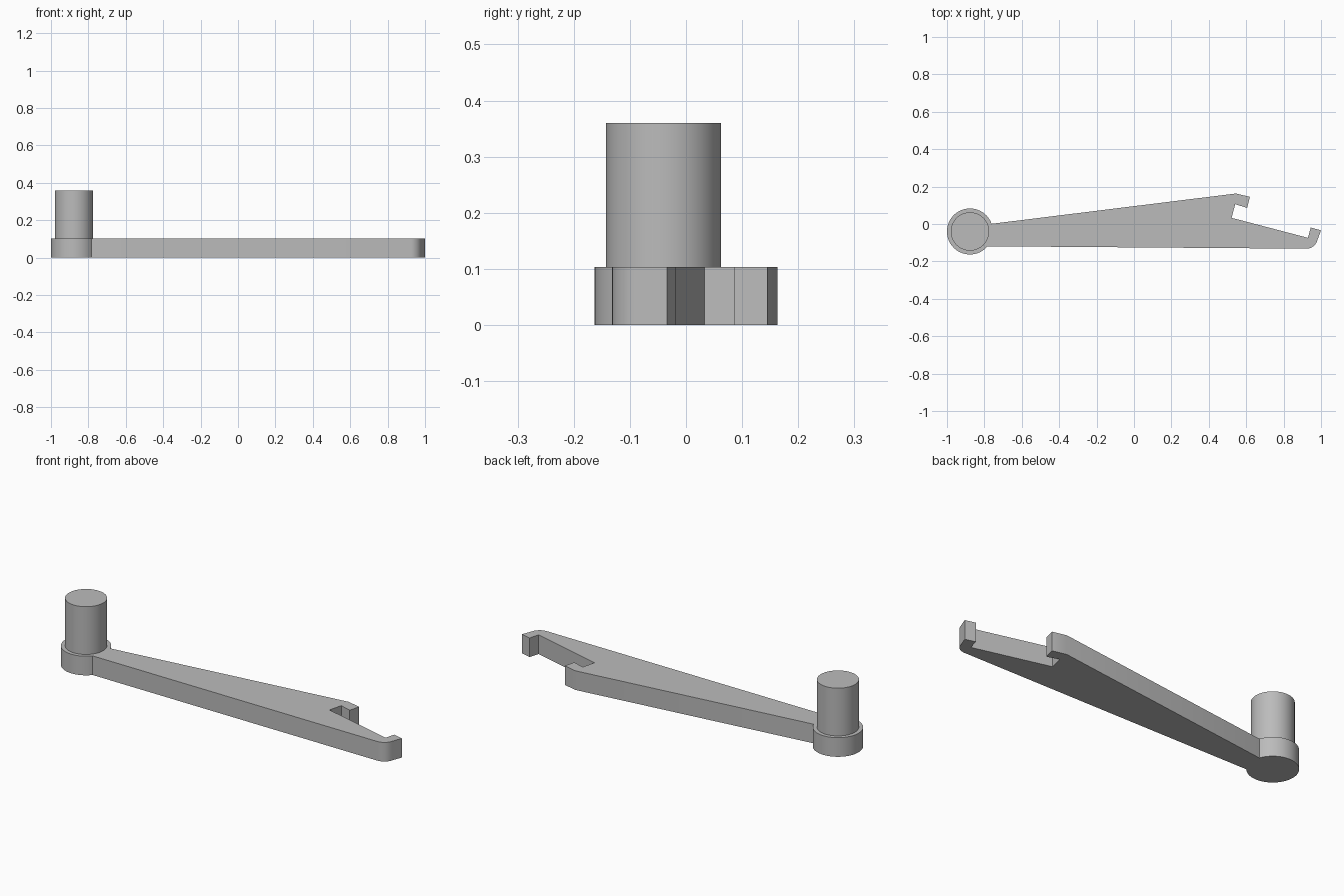
import bpy, bmesh
from math import radians, cos, sin

cube = bpy.data.objects.get("Cube")
if cube:
    bpy.data.objects.remove(cube, do_unlink=True)

GREY = (0.5, 0.5, 0.5, 1)
grey = bpy.data.materials.new("plain grey")
grey.use_nodes = True
grey.diffuse_color = GREY
grey.node_tree.nodes["Principled BSDF"].inputs["Base Color"].default_value = GREY


def arc(cx, cy, r, start, end, steps):
    """Points along an arc, angles in degrees."""
    angles = [radians(start + (end - start) * i / steps) for i in range(steps + 1)]
    return [(cx + r * cos(a), cy + r * sin(a)) for a in angles]


def extrude_outline(name, outline, z0, z1):
    """Solid prism from a counter-clockwise outline."""
    bm = bmesh.new()
    base = bm.faces.new([bm.verts.new((x, y, z0)) for x, y in outline])
    result = bmesh.ops.extrude_face_region(bm, geom=[base], use_keep_orig=True)
    top = [v for v in result["geom"] if isinstance(v, bmesh.types.BMVert)]
    bmesh.ops.translate(bm, verts=top, vec=(0, 0, z1 - z0))
    bmesh.ops.recalc_face_normals(bm, faces=bm.faces)
    mesh = bpy.data.meshes.new(name)
    bm.to_mesh(mesh)
    bm.free()
    mesh.materials.append(grey)
    obj = bpy.data.objects.new(name, mesh)
    bpy.context.collection.objects.link(obj)
    bpy.ops.object.select_all(action="DESELECT")
    obj.select_set(True)
    bpy.context.view_layer.objects.active = obj
    bpy.ops.object.shade_smooth_by_angle(angle=radians(25))
    return obj


HUB_X, HUB_Y = -0.877, -0.04
THICK = 0.103

# Flat lever: round hub, tapered arm, and a hooked open jaw
hub = arc(HUB_X, HUB_Y, 0.123, 19.5, 320, 48)
heel = arc(0.922, -0.072, 0.06, 272, 345, 8)
jaw = [(1.0, -0.034), (0.945, -0.019), (0.93, -0.074),
       (0.522, 0.033), (0.541, 0.106), (0.605, 0.086),
       (0.62, 0.145), (0.545, 0.163)]
extrude_outline("lever_arm", hub + heel + jaw, 0, THICK)

# Upright pin on the hub
pin = arc(HUB_X, HUB_Y, 0.1025, 0, 360, 64)[:-1]
extrude_outline("handle_pin", pin, THICK, 0.36)
